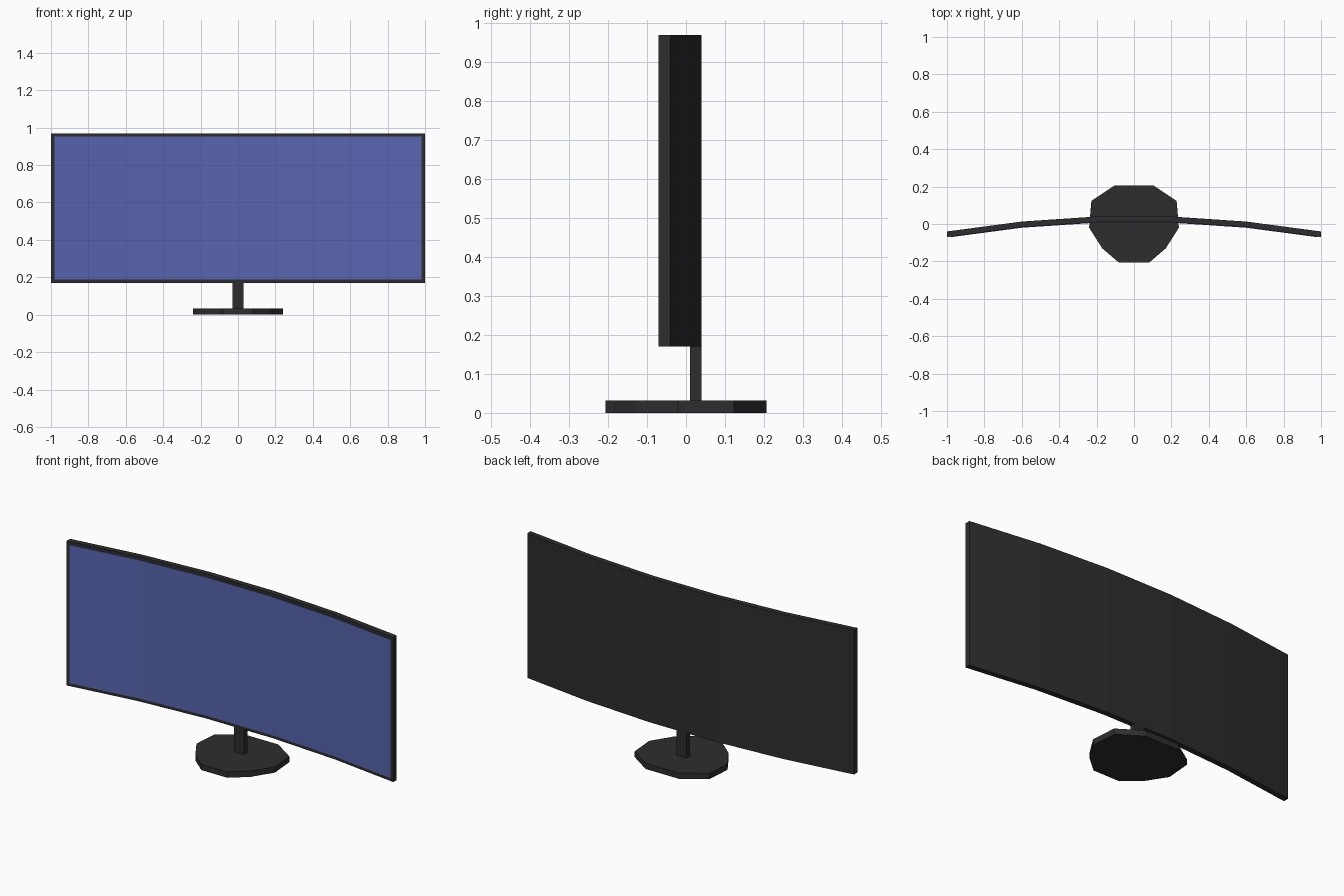
import bpy, bmesh

if "Cube" in bpy.data.objects:
    bpy.data.objects.remove(bpy.data.objects["Cube"])


def make_material(name, rgb):
    mat = bpy.data.materials.new(name)
    mat.diffuse_color = (*rgb, 1.0)
    mat.use_nodes = True
    mat.node_tree.nodes["Principled BSDF"].inputs["Base Color"].default_value = mat.diffuse_color
    return mat


black = make_material("dark_plastic", (0.027, 0.027, 0.027))
blue = make_material("screen_blue", (0.098, 0.130, 0.435))


def prism(name, outline, z0, z1, mat):
    """Extrude a plan outline (x, y) from z0 to z1."""
    bm = bmesh.new()
    face = bm.faces.new([bm.verts.new((x, y, z0)) for x, y in outline])
    ext = bmesh.ops.extrude_face_region(bm, geom=[face])
    top = [v for v in ext["geom"] if isinstance(v, bmesh.types.BMVert)]
    bmesh.ops.translate(bm, verts=top, vec=(0, 0, z1 - z0))
    bmesh.ops.recalc_face_normals(bm, faces=bm.faces)
    mesh = bpy.data.meshes.new(name)
    bm.to_mesh(mesh)
    bm.free()
    mesh.materials.append(mat)
    obj = bpy.data.objects.new(name, mesh)
    bpy.context.collection.objects.link(obj)
    return obj


def curve_y(x):
    """Front surface of the curved panel, in straight segments."""
    pts = [(0, 0.01), (0.2, 0.01), (0.6, -0.017), (1.0, -0.07)]
    x = abs(x)
    for (xa, ya), (xb, yb) in zip(pts, pts[1:]):
        if x <= xb:
            return ya + (yb - ya) * (x - xa) / (xb - xa)
    return pts[-1][1]


def curved_band(half_width, front, back):
    """Plan outline following the panel curve between two y offsets."""
    xs = [-half_width, -0.6, -0.2, 0.2, 0.6, half_width]
    return ([(x, curve_y(x) + front) for x in xs]
            + [(x, curve_y(x) + back) for x in reversed(xs)])


# Curved housing and the thin display plate on its front
prism("panel_housing", curved_band(1.0, 0.0, 0.03), 0.17, 0.97, black)
prism("display", curved_band(0.982, -0.003, 0.005), 0.187, 0.953, blue)

# Stand post
prism("stand_post", [(-0.03, 0.01), (0.03, 0.01), (0.03, 0.0395), (-0.03, 0.0395)],
      0.02, 0.19, black)

# Ten-sided base, mirrored from its right half
half = [(0.08, -0.207), (0.17, -0.13), (0.24, -0.02), (0.228, 0.123), (0.102, 0.207)]
prism("stand_base", half + [(-x, y) for x, y in reversed(half)], 0.0, 0.032, black)
